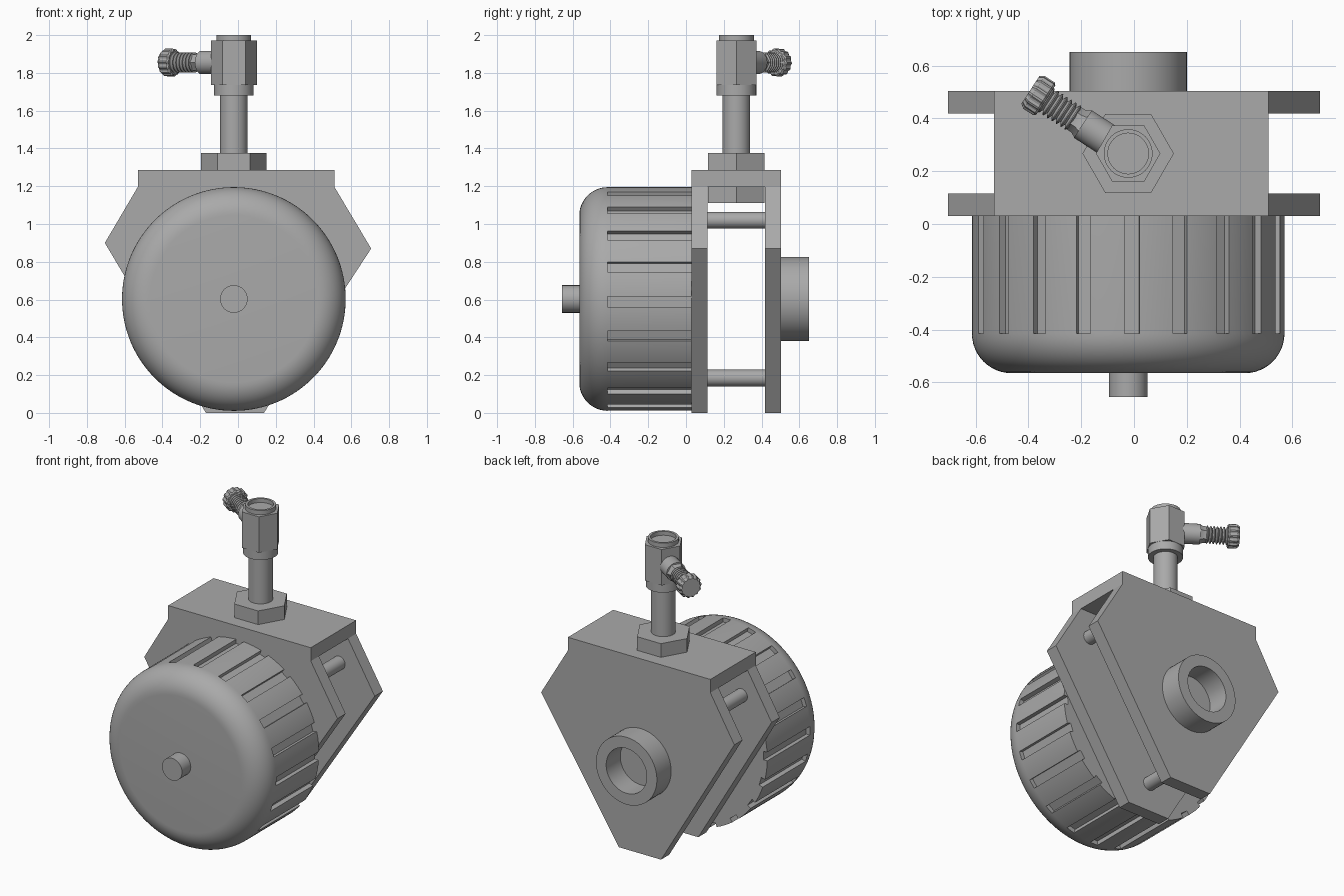
import bpy, bmesh, math
from mathutils import Vector, Matrix

if "Cube" in bpy.data.objects:
    bpy.data.objects.remove(bpy.data.objects["Cube"])

grey = bpy.data.materials.new("plain grey")
grey.use_nodes = True
COLOUR = (0.4, 0.4, 0.4, 1)
grey.diffuse_color = COLOUR
grey.node_tree.nodes["Principled BSDF"].inputs["Base Color"].default_value = COLOUR

CX, CZ = -0.022, 0.603      # knob and boss axis
SY = 0.267                  # stem axis depth
FRONT, BACK = 0.03, 0.503   # bracket faces
THICK = 0.085


def finish(name, bm, smooth=True):
    bmesh.ops.remove_doubles(bm, verts=bm.verts, dist=1e-5)
    bmesh.ops.recalc_face_normals(bm, faces=bm.faces)
    mesh = bpy.data.meshes.new(name)
    bm.to_mesh(mesh)
    bm.free()
    mesh.materials.append(grey)
    obj = bpy.data.objects.new(name, mesh)
    bpy.context.collection.objects.link(obj)
    if smooth:
        bpy.ops.object.select_all(action='DESELECT')
        obj.select_set(True)
        bpy.context.view_layer.objects.active = obj
        bpy.ops.object.shade_smooth_by_angle(angle=math.radians(30))
    return obj


def lathe(name, profile, origin, axis=(0, 0, 1), n=48, flute=1.0, smooth=True):
    """Spin (radius, height) points about an axis; flute < 1 cuts alternate ribs."""
    bm = bmesh.new()
    place = Matrix.Translation(origin) @ Vector(axis).to_track_quat('Z', 'Y').to_matrix().to_4x4()
    rings = []
    for r, h in profile:
        if r == 0:
            rings.append([bm.verts.new(place @ Vector((0, 0, h)))] * n)
            continue
        ring = []
        for j in range(n):
            a = math.tau * j / n
            q = r * (flute if j % 4 > 1 else 1)
            ring.append(bm.verts.new(place @ Vector((q * math.cos(a), q * math.sin(a), h))))
        rings.append(ring)
    for lo, hi in zip(rings, rings[1:]):
        for j in range(n):
            k = (j + 1) % n
            bm.faces.new(list(dict.fromkeys((lo[j], lo[k], hi[k], hi[j]))))
    return finish(name, bm, smooth)


def rod(name, r, h0, h1, origin, axis=(0, 0, 1), n=48):
    return lathe(name, [(0, h0), (r, h0), (r, h1), (0, h1)], origin, axis, n)


def prism(name, outline, y0, y1):
    bm = bmesh.new()
    face = bm.faces.new([bm.verts.new((x, y0, z)) for x, z in outline])
    ext = bmesh.ops.extrude_face_region(bm, geom=[face])
    bmesh.ops.translate(bm, vec=(0, y1 - y0, 0),
                        verts=[v for v in ext["geom"] if isinstance(v, bmesh.types.BMVert)])
    return finish(name, bm, False)


# Bracket: two shaped plates joined by a top plate
L, R, TOP, UNDER = -0.53, 0.51, 1.285, 1.197
outline = [(L, UNDER), (-0.705, 0.9), (-0.17, 0), (0.137, 0), (0.705, 0.87), (R, UNDER)]
outline += [(R, TOP), (L, TOP)]
prism("front_plate", outline, FRONT, FRONT + THICK)
prism("back_plate", outline, BACK - THICK, BACK)
prism("top_plate", [(L, UNDER), (R, UNDER), (R, TOP), (L, TOP)], FRONT + THICK, BACK - THICK)

# Spacer rods between the plates
for label, x, z in (("right", -0.485, 1.02), ("left", 0.445, 1.02), ("lower", CX, 0.185)):
    rod(label + "_spacer", 0.044, FRONT + THICK, BACK - THICK, (x, 0, z), (0, 1, 0), 32)

# Rounded knob with slots cut around the rim
RAD, NOSE, FILLET = 0.592, 0.565, 0.15
profile = [(0, -FRONT), (RAD, -FRONT)]
for i in range(13):
    a = math.pi / 2 * i / 12
    profile.append((RAD - FILLET + FILLET * math.cos(a), NOSE - FILLET + FILLET * math.sin(a)))
profile.append((0, NOSE))
knob = lathe("knob", profile, (CX, 0, CZ), (0, -1, 0), 128)

bm = bmesh.new()
for i in range(20):
    spin = Matrix.Rotation(math.radians(18 * i + 1.4), 4, 'Y')
    box = Matrix.Translation((RAD + 0.022, -0.165, 0)) @ Matrix.Diagonal((0.1, 0.5, 0.056, 1))
    bmesh.ops.create_cube(bm, size=1, matrix=Matrix.Translation((CX, 0, CZ)) @ spin @ box)
cutter = finish("slot_cutter", bm, False)
cutter.hide_render = True
cut = knob.modifiers.new("slots", 'BOOLEAN')
cut.operation, cut.solver, cut.object = 'DIFFERENCE', 'EXACT', cutter
bpy.ops.object.select_all(action='DESELECT')
knob.select_set(True)
bpy.context.view_layer.objects.active = knob
bpy.ops.object.modifier_apply(modifier="slots")
bpy.ops.object.shade_smooth_by_angle(angle=math.radians(20))
bpy.data.objects.remove(cutter)

rod("knob_pin", 0.073, NOSE - 0.01, 0.656, (CX, 0, CZ), (0, -1, 0))

# Hollow boss on the back
lathe("back_boss", [(0.222, BACK), (0.222, 0.652), (0.148, 0.652), (0.148, BACK + 0.002),
                    (0, BACK + 0.002)], (CX, 0, CZ), (0, 1, 0), 64)

# Stem with nuts, collar and hexagonal head
stem = (CX, SY, 0)
rod("upper_nut", 0.173, TOP, 1.375, stem, n=6)
rod("lower_nut", 0.173, 1.11, UNDER, stem, n=6)
rod("stem", 0.073, 1.375, 1.69, stem)
rod("collar", 0.105, 1.68, 1.74, stem)
rod("valve_head", 0.122, 1.735, 1.972, stem, n=6)
lathe("head_rim", [(0.092, 1.96), (0.092, 2.0), (0.077, 2.0), (0.077, 1.974), (0, 1.974)], stem)

# Side valve: barrel, neck, threaded shaft and knurled cap
side = (CX, SY, 1.855)
out = (-math.cos(math.radians(33)), math.sin(math.radians(33)), 0)
rod("side_barrel", 0.062, 0.06, 0.205, side, out)
lathe("side_neck", [(0.06, 0.205), (0.05, 0.225), (0.05, 0.245), (0, 0.245)], side, out, 6)
threads = [(0.035, 0.235)]
for i in range(7):
    h = 0.24 + 0.02 * i
    threads += [(0.038, h), (0.054, h + 0.008), (0.054, h + 0.012), (0.038, h + 0.02)]
lathe("threaded_shaft", threads, side, out, 32)
lathe("knurled_cap", [(0, 0.372), (0.066, 0.372), (0.074, 0.38), (0.074, 0.425), (0.062, 0.442),
                      (0, 0.442)], side, out, 56, 0.92, False)
